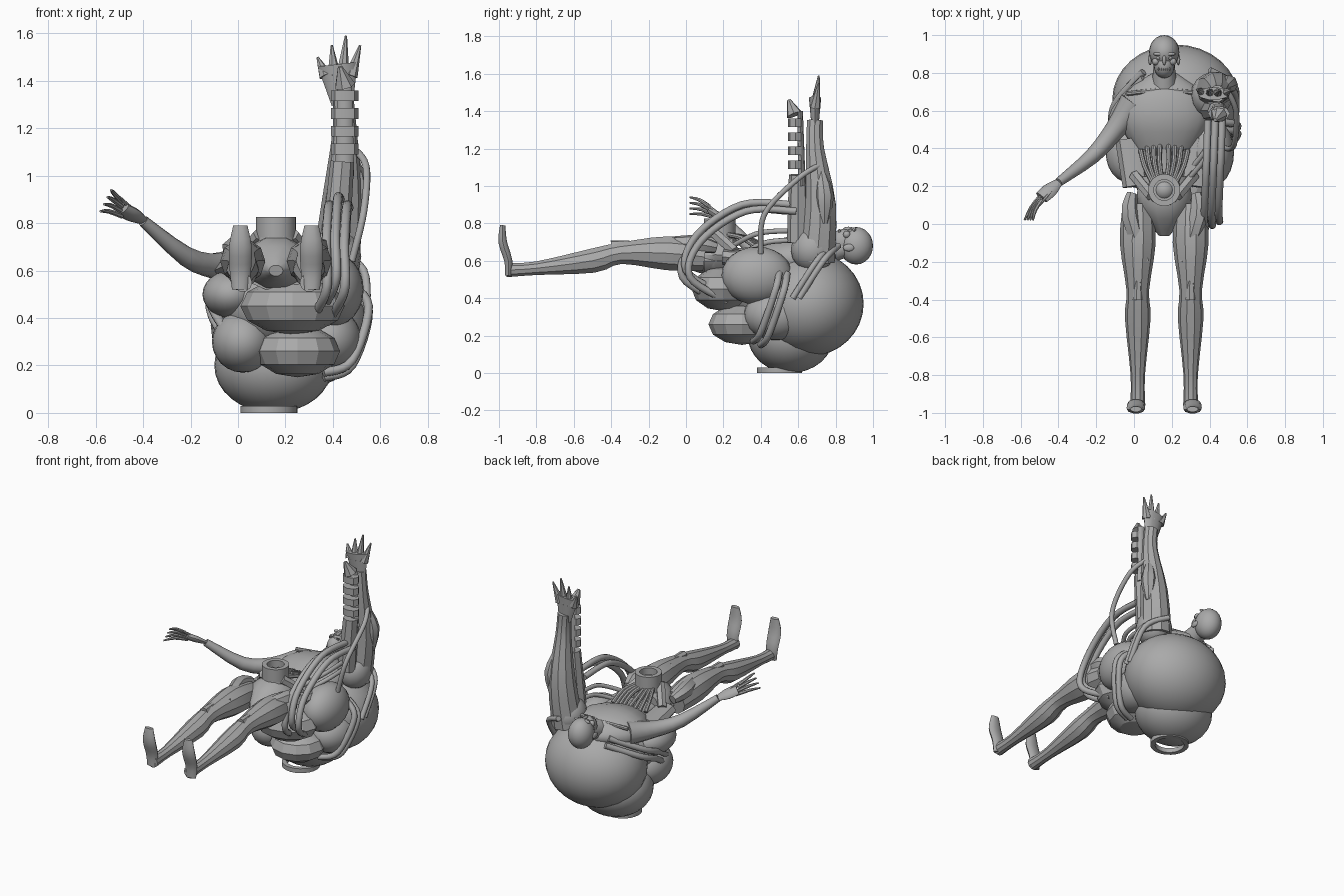
import bpy, bmesh, math
from mathutils import Vector

old = bpy.data.objects.get("Cube")
if old:
    bpy.data.objects.remove(old)

grey = bpy.data.materials.new("matte grey")
grey.use_nodes = True
tone = (.4, .4, .4, 1)
grey.diffuse_color = tone
grey.node_tree.nodes["Principled BSDF"].inputs["Base Color"].default_value = tone


def finish(name, bm, crease):
    """Turn a bmesh into a shaded object."""
    bmesh.ops.recalc_face_normals(bm, faces=bm.faces)
    mesh = bpy.data.meshes.new(name)
    bm.to_mesh(mesh)
    bm.free()
    mesh.materials.append(grey)
    for face in mesh.polygons:
        face.use_smooth = True
    mesh.set_sharp_from_angle(angle=math.radians(crease))
    obj = bpy.data.objects.new(name, mesh)
    bpy.context.collection.objects.link(obj)
    return obj


def smooth_path(knots, steps):
    """Pass a smooth curve through knots that hold a position and a radius."""
    padded = [knots[0]] + knots + [knots[-1]]
    path = []
    for before, start, end, after in zip(padded, padded[1:], padded[2:], padded[3:]):
        pull_out = (end - before) / 2
        pull_in = (after - start) / 2
        for step in range(steps):
            t = step / steps
            ease = t * t * (3 - 2 * t)
            path.append(start.lerp(end, ease) + pull_out * t * (1 - t) ** 2 - pull_in * t * t * (1 - t))
    return path + [knots[-1]]


def sweep(name, points, radius=None, flat=1, sides=10, steps=3, crease=40):
    """Skin rings along a path; points carry their own radius unless one is given."""
    knots = [Vector((*point, radius)) if radius else Vector(point) for point in points]
    path = smooth_path(knots, steps)
    bm = bmesh.new()
    across = Vector((1, 0, 0))
    loops = []
    for i, knot in enumerate(path):
        along = (path[min(i + 1, len(path) - 1)] - path[max(i - 1, 0)]).to_3d().normalized()
        across = (across - along * across.dot(along)).normalized()
        deep = along.cross(across) * flat
        loop = []
        for k in range(sides):
            turn = math.tau * k / sides
            offset = across * math.cos(turn) + deep * math.sin(turn)
            loop.append(bm.verts.new(knot.to_3d() + offset * max(knot.w, .003)))
        loops.append(loop)
    for loop, following in zip(loops, loops[1:]):
        for k in range(sides):
            bm.faces.new((loop[k - 1], loop[k], following[k], following[k - 1]))
    bm.faces.new(loops[0])
    bm.faces.new(loops[-1])
    return finish(name, bm, crease)


def blob(name, centre, radii, segments=16, crease=40):
    bm = bmesh.new()
    bmesh.ops.create_uvsphere(bm, u_segments=segments, v_segments=segments // 2, radius=1)
    bmesh.ops.scale(bm, vec=radii, verts=bm.verts)
    bmesh.ops.translate(bm, vec=centre, verts=bm.verts)
    return finish(name, bm, crease)


def washer(name, centre, outer, inner, height):
    bm = bmesh.new()
    corners = [(inner, 0), (outer, 0), (outer, height), (inner, height)]
    verts = [bm.verts.new((across, 0, up)) for across, up in corners]
    edges = [bm.edges.new((verts[i - 1], verts[i])) for i in range(len(verts))]
    bmesh.ops.spin(bm, geom=verts + edges, cent=(0, 0, 0), axis=(0, 0, 1), angle=math.tau, steps=24)
    bmesh.ops.remove_doubles(bm, verts=bm.verts, dist=.0005)
    bmesh.ops.translate(bm, vec=centre, verts=bm.verts)
    return finish(name, bm, 30)


def shifted(points, offset):
    return [Vector(point) + Vector(offset) for point in points]


# Middle line of the body, which lies on its back
MID = .16

# Torso, neck and pelvis
sweep("chest", [(MID, .8, .62, .06), (MID, .7, .61, .2), (MID, .55, .61, .24), (MID, .4, .6, .16)], flat=.5, sides=18)
sweep("abdomen", [(MID, .5, .6, .16), (MID, .3, .6, .12), (MID, .1, .6, .14)], flat=.6)
sweep("pelvis", [(MID, .25, .63, .13), (MID, .1, .63, .14), (MID, -.06, .6, .03)], flat=.8)
sweep("neck", [(MID, .7, .63, .07), (MID, .85, .67, .055)])

# Round hatch on the belly
hatch = Vector((MID, .18, .74))
washer("belly_ring", hatch, .085, .055, .085)
blob("belly_cap", hatch, (.06, .06, .06))
sweep("belly_housing", [(MID, .18, .55, .11), (MID, .18, .78, .08)], sides=16)

# Head
blob("skull", (MID, .91, .68), (.08, .09, .1), 24)
blob("jaw", (MID, .84, .7), (.055, .07, .07), 20)
blob("nose", (MID, .87, .77), (.01, .03, .012))
for i in range(6):
    blob("tooth", (MID + .012 * (i - 2.5), .82, .76), (.006, .01, .01), 6)

for side, label in ((-1, "right_"), (1, "left_")):

    def out(distance):
        return MID + side * distance

    # Face
    blob(label + "brow", (out(.03), .9, .765), (.03, .01, .012))
    blob(label + "eye", (out(.03), .88, .76), (.012, .01, .01))
    blob(label + "cheekbone", (out(.045), .86, .74), (.02, .02, .02))
    blob(label + "ear", (out(.075), .87, .67), (.01, .03, .02))

    # Struts and plates around the open belly
    for i in range(4):
        spread = .02 + .035 * i
        top = hatch + Vector((side * spread / 2, .04, 0))
        end = Vector((out(spread), .45 - .02 * i, .66))
        middle = top.lerp(end, .5) + Vector((side * .01, 0, .02))
        sweep(label + "belly_strut", [top, middle, end], .013, sides=8)
    sweep(label + "flank_plate", [(out(.18), .45, .6, .08), (out(.15), .2, .62, .07)], flat=.6, sides=8)
    sweep(label + "hip_strap", [(out(.07), .15, .75), (out(.16), .26, .65)], .03, sides=6)
    sweep(label + "collar_bone", [(out(.02), .71, .69), (out(.2), .69, .68)], .013, sides=8)

    # Leg and foot
    leg = [(.1, .62, .08), (-.1, .64, .095), (-.35, .64, .06), (-.5, .6, .068), (-.8, .56, .038), (-.96, .55, .04)]
    sweep(label + "leg", [(out(.14), *ring) for ring in leg], crease=30)
    sweep(label + "thigh_plate", [(out(.17), .16, .67, .03), (out(.18), .04, .69, .05), (out(.1), -.2, .68, .03)], sides=7)
    sweep(label + "knee_plate", [(out(.14), -.3, .69, .02), (out(.14), -.4, .68, .03)], sides=7)
    foot = [(-.95, .52, .035), (-.95, .6, .045), (-.98, .7, .048), (-.98, .79, .03)]
    sweep(label + "foot", [(out(.15), *ring) for ring in foot], flat=.5)

# Right arm and hand
sweep("right_arm", [(0, .64, .62, .08), (-.1, .5, .62, .055), (-.22, .36, .66, .042), (-.4, .22, .81, .024)])
wrist = Vector((-.4, .22, .81))
palm = Vector((-.49, .14, .86))
sweep("palm", [(*wrist, .024), (*wrist.lerp(palm, .5), .042), (*palm, .04)], flat=.5)
for i in range(4):
    knuckle = palm + Vector((0, -.01, .02)) * (i - 1.5)
    tip = Vector((-.58 + .015 * i, .02, .85 + .03 * i))
    bend = knuckle.lerp(tip, .5) + Vector((-.01, 0, .01))
    sweep("finger", [(*knuckle, .011), (*bend, .01), (*tip, .005)], sides=7)
sweep("thumb", [(-.44, .17, .85, .012), (-.5, .1, .91, .006)], sides=7)

# Raised mechanical arm with its claw
blob("left_shoulder", (.41, .68, .66), (.11, .12, .12))
sweep("left_arm", [(.41, .7, .6, .1), (.44, .72, .9, .085), (.45, .69, 1.2, .05), (.44, .69, 1.35, .045)], crease=30)
sweep("left_palm", [(.44, .69, 1.3, .045), (.42, .69, 1.47, .085)], flat=.4)
sweep("arm_bulge", [(.5, .74, .8, .02), (.5, .74, .95, .05), (.48, .72, 1.1, .015)], sides=8)
for i, height in enumerate((1.5, 1.55, 1.59, 1.55)):
    root = .37 + .035 * i
    sweep("claw", [(root, .69, 1.42, .03), (.335 + .06 * i, .71, height, .005)], sides=7)

# Toothed guard in front of the forearm
sweep("guard_base", [(.41, .6, .7, .06), (.44, .6, 1.06, .05)], sides=8)
sweep("guard_spine", [(.45, .62, 1, .04), (.45, .61, 1.4, .03)], flat=.5, sides=8)
sweep("guard_hook", [(.45, .58, 1.38, .045), (.43, .55, 1.46, .01)], sides=7)
for i in range(4):
    bottom = Vector((.45, .585, 1.09 + .075 * i))
    sweep("guard_band", [bottom, bottom + Vector((0, 0, .045))], .058, flat=.7, sides=8)

# Great rounded pack with its side pods and faceted lobes
blob("pack", (.22, .66, .37), (.335, .29, .28), 32)
blob("pack_underside", (.15, .56, .2), (.25, .23, .2), 32)
washer("pack_base", (.13, .5, 0), .12, .09, .03)
blob("upper_side_pod", (.4, .38, .52), (.13, .19, .155), 24)
blob("lower_side_pod", (.38, .48, .31), (.14, .17, .135), 24)
blob("right_pod", (-.03, .38, .5), (.12, .16, .1), 24)
blob("right_lower_pod", (.02, .36, .3), (.13, .17, .13), 24)
blob("pack_filler", (MID, .45, .45), (.24, .27, .2), 24)
blob("front_lobe", (.23, .2, .45), (.22, .17, .12), 12, 20)
blob("under_lobe", (.25, .3, .26), (.18, .18, .11), 12, 20)

# Hoses
main_hose = [(.43, .57, .9), (.42, .3, .9), (.41, .06, .74), (.41, 0, .55), (.34, .2, .42)]
for i in (-1, 0, 1):
    sweep("main_hose", shifted(main_hose, (.038 * i, .02 * i, -.035 * abs(i))), .02, steps=6)
sweep("arm_hose", [(.48, .73, 1.12), (.54, .6, 1.04), (.53, .42, .85), (.48, .4, .64)], .015, steps=6)
side_hose = [(.46, .5, .55), (.55, .48, .45), (.48, .4, .22), (.36, .36, .17)]
shoulder_hose = [(.4, .78, .68), (.53, .7, .6), (.54, .57, .4)]
waist_hose = [(.3, .25, .68), (.4, .4, .75), (.4, .64, .76)]
right_hose = [(.05, .77, .62), (-.1, .6, .52), (-.11, .45, .45), (-.06, .3, .36)]
for i in range(2):
    sweep("side_hose", shifted(side_hose, (0, .04 * i, -.02 * i)), .019, steps=6)
    sweep("shoulder_hose", shifted(shoulder_hose, (0, .035 * i, 0)), .017, steps=6)
    sweep("waist_hose", shifted(waist_hose, (0, .04 * i, -.05 * i)), .014, steps=6)
    sweep("right_hose", shifted(right_hose, (0, .035 * i, -.035 * i)), .02, steps=6)
